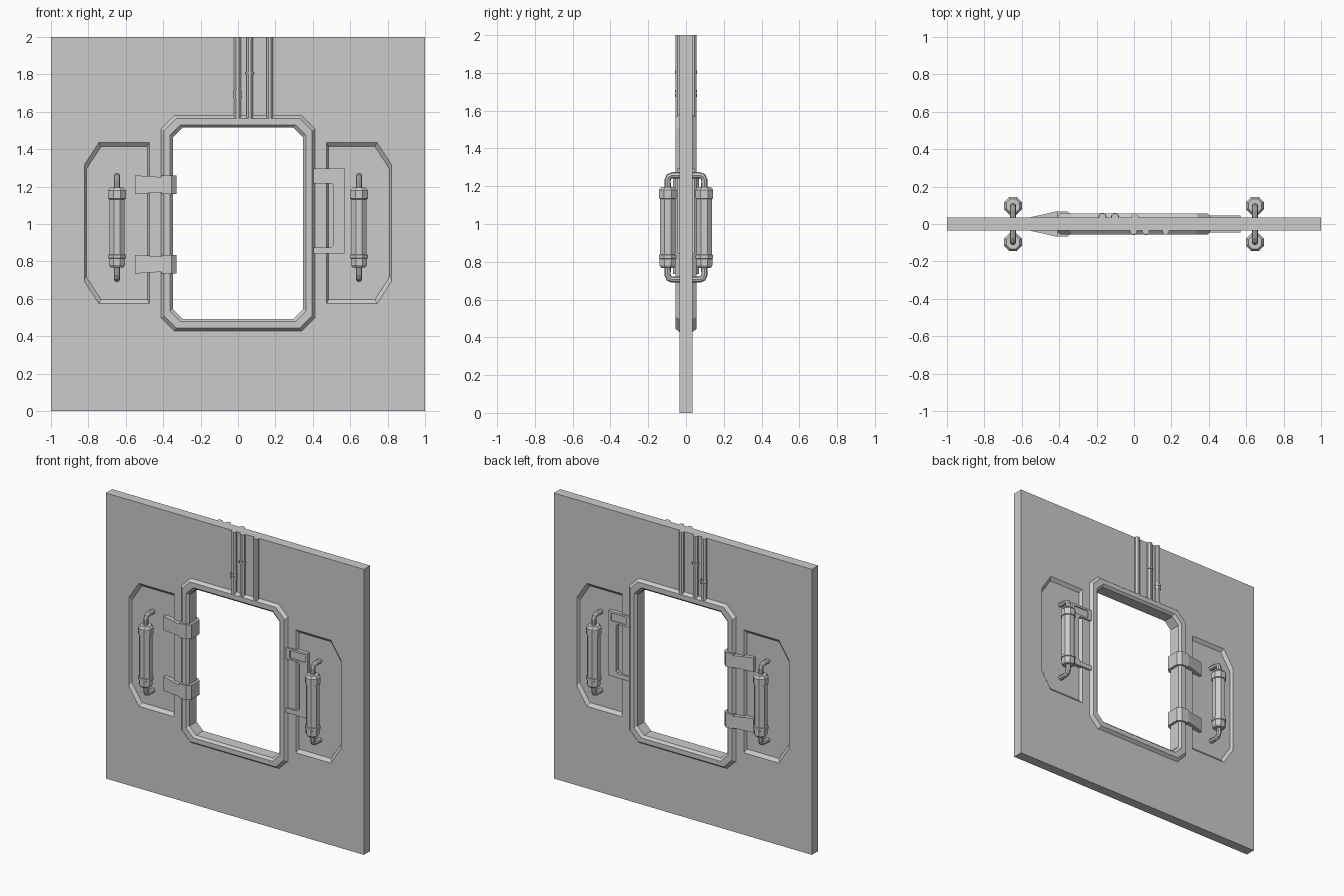
import bpy, bmesh
from math import pi, cos, sin

if "Cube" in bpy.data.objects:
    bpy.data.objects.remove(bpy.data.objects["Cube"])


def loft(name, rings, loop=False):
    """Skin a list of equal-length point rings; cap the ends or join them in a loop."""
    bm = bmesh.new()
    vs = [[bm.verts.new(p) for p in r] for r in rings]
    n, m = len(rings[0]), len(rings)
    for i in range(m if loop else m - 1):
        a, b = vs[i], vs[(i + 1) % m]
        for j in range(n):
            k = (j + 1) % n
            bm.faces.new((a[j], a[k], b[k], b[j]))
    if not loop:
        bm.faces.new(vs[0])
        bm.faces.new(vs[-1])
    bmesh.ops.recalc_face_normals(bm, faces=bm.faces)
    me = bpy.data.meshes.new(name)
    bm.to_mesh(me)
    bm.free()
    ob = bpy.data.objects.new(name, me)
    bpy.context.collection.objects.link(ob)
    return ob


def turned(name, x, y, profile, sides=8):
    """Faceted lathe about a vertical axis; profile is (flat radius, z)."""
    k = 1 / cos(pi / sides)
    ang = [(i + 0.5) * 2 * pi / sides for i in range(sides)]
    return loft(name, [[(x + r * k * cos(a), y + r * k * sin(a), z) for a in ang]
                       for r, z in profile])


def cut(target, cutter):
    """Subtract the cutter and delete it."""
    mod = target.modifiers.new("cut", 'BOOLEAN')
    mod.operation, mod.solver, mod.object = 'DIFFERENCE', 'EXACT', cutter
    bpy.context.view_layer.objects.active = target
    bpy.ops.object.modifier_apply(modifier=mod.name)
    bpy.data.objects.remove(cutter, do_unlink=True)


def box(name, x0, x1, y0, y1, z0, z1):
    return loft(name, [[(x0, y, z0), (x1, y, z0), (x1, y, z1), (x0, y, z1)]
                       for y in (y0, y1)])


def octagon(d, y):
    """Door outline inset by d at depth y."""
    hx, z0, z1, c = 0.413 - d, 0.428 + d, 1.58 - d, 0.07 - 0.3 * d
    return [(-hx + c, y, z0), (hx - c, y, z0), (hx, y, z0 + c), (hx, y, z1 - c),
            (hx - c, y, z1), (-hx + c, y, z1), (-hx, y, z1 - c), (-hx, y, z0 + c)]


def recess(s, t, y, dx, dz):
    """Side recess outline, inset by dx and dz."""
    xi, xo, z0, z1 = 0.472 + dx, 0.823 - dx, 0.572 + dz, 1.438 - dz
    cx, cz = 0.078, 0.12
    pts = [(xi, z0), (xo - cx, z0), (xo, z0 + cz), (xo, z1 - cz), (xo - cx, z1), (xi, z1)]
    return [(s * x, t * y, z) for x, z in pts]


# Wall with the door opening and four bevelled recesses
wall = box("wall_panel", -1, 1, -0.035, 0.035, 0, 2)
cut(wall, loft("opening_cutter", [octagon(0.04, -0.1), octagon(0.04, 0.1)]))
for s in (-1, 1):
    for t in (-1, 1):
        cut(wall, loft("recess_cutter", [recess(s, t, 0.037, 0, 0),
                                         recess(s, t, 0.016, 0.013, 0.024)]))

# Door frame wrapping through the opening
half = [(0, 0.034), (0.017, 0.056), (0.05, 0.056), (0.065, 0.04)]
section = half + [(d, -y) for d, y in reversed(half)]
loft("door_frame", [octagon(d, y) for d, y in section], loop=True)

# Hinges: tapered leaf outside, block wrapped round the frame
for i, zc in enumerate((0.785, 1.21)):
    stations = [(-0.55, 0.037, 0.05), (-0.41, 0.068, 0.041), (-0.41, 0.068, 0.05),
                (-0.355, 0.068, 0.05), (-0.33, 0.045, 0.05)]
    loft(f"hinge_{i}", [[(x, -y, zc - h), (x, y, zc - h), (x, y, zc + h), (x, -y, zc + h)]
                        for x, y, h in stations])

for t, side in ((-1, "front"), (1, "back")):
    # Latch: C-shaped plate with a sunken window in its head
    c_shape = [(0.39, 0.842), (0.57, 0.842), (0.57, 1.297), (0.39, 1.297), (0.39, 1.217),
               (0.5, 1.217), (0.51, 1.205), (0.51, 0.89), (0.497, 0.875), (0.39, 0.875)]
    latch = loft(f"latch_{side}", [[(x, t * y, z) for x, z in c_shape] for y in (0.02, 0.046)])
    y0, y1 = sorted((t * 0.038, t * 0.06))
    cut(latch, box("window_cutter", 0.433, 0.55, y0, y1, 1.23, 1.283))

    # Conduits above the door, the back set shifted sideways
    shift = 0 if t < 0 else -0.165
    for i, (x, clamps) in enumerate(((-0.003, (1.68, 1.702)), (0.063, (1.805,)), (0.17, ()))):
        turned(f"conduit_{side}_{i}", x + shift, t * 0.037, [(0.018, 1.56), (0.018, 2.0)])
        for z in clamps:
            turned(f"conduit_clamp_{side}_{i}", x + shift, t * 0.037,
                   [(0.022, z - 0.007), (0.022, z + 0.007)])

    # Grip cylinders with collars
    for s in (-1, 1):
        turned(f"grip_{side}", s * 0.647, t * 0.097,
               [(0.034, 0.768), (0.042, 0.78), (0.042, 0.815), (0.047, 0.818), (0.047, 0.835),
                (0.041, 0.838), (0.041, 1.132), (0.047, 1.135), (0.047, 1.18), (0.036, 1.195)])

# Bent rods joining front and back grips through the wall
for s in (-1, 1):
    for z_in, z_out, pos in ((1.18, 1.258, "upper"), (0.78, 0.706, "lower")):
        u = 1 if z_out > z_in else -1
        bend = [(0.097, z_in), (0.097, z_out - u * 0.024), (0.09, z_out - u * 0.007),
                (0.073, z_out)]
        path = [(-y, z) for y, z in bend] + list(reversed(bend))
        cu = bpy.data.curves.new(f"grip_rod_{pos}", 'CURVE')
        cu.dimensions, cu.bevel_depth, cu.bevel_resolution = '3D', 0.0165, 2
        cu.use_fill_caps = True
        sp = cu.splines.new('POLY')
        sp.use_smooth = False
        sp.points.add(len(path) - 1)
        for p, (y, z) in zip(sp.points, path):
            p.co = (s * 0.647, y, z, 1)
        bpy.context.collection.objects.link(bpy.data.objects.new(f"grip_rod_{pos}", cu))
